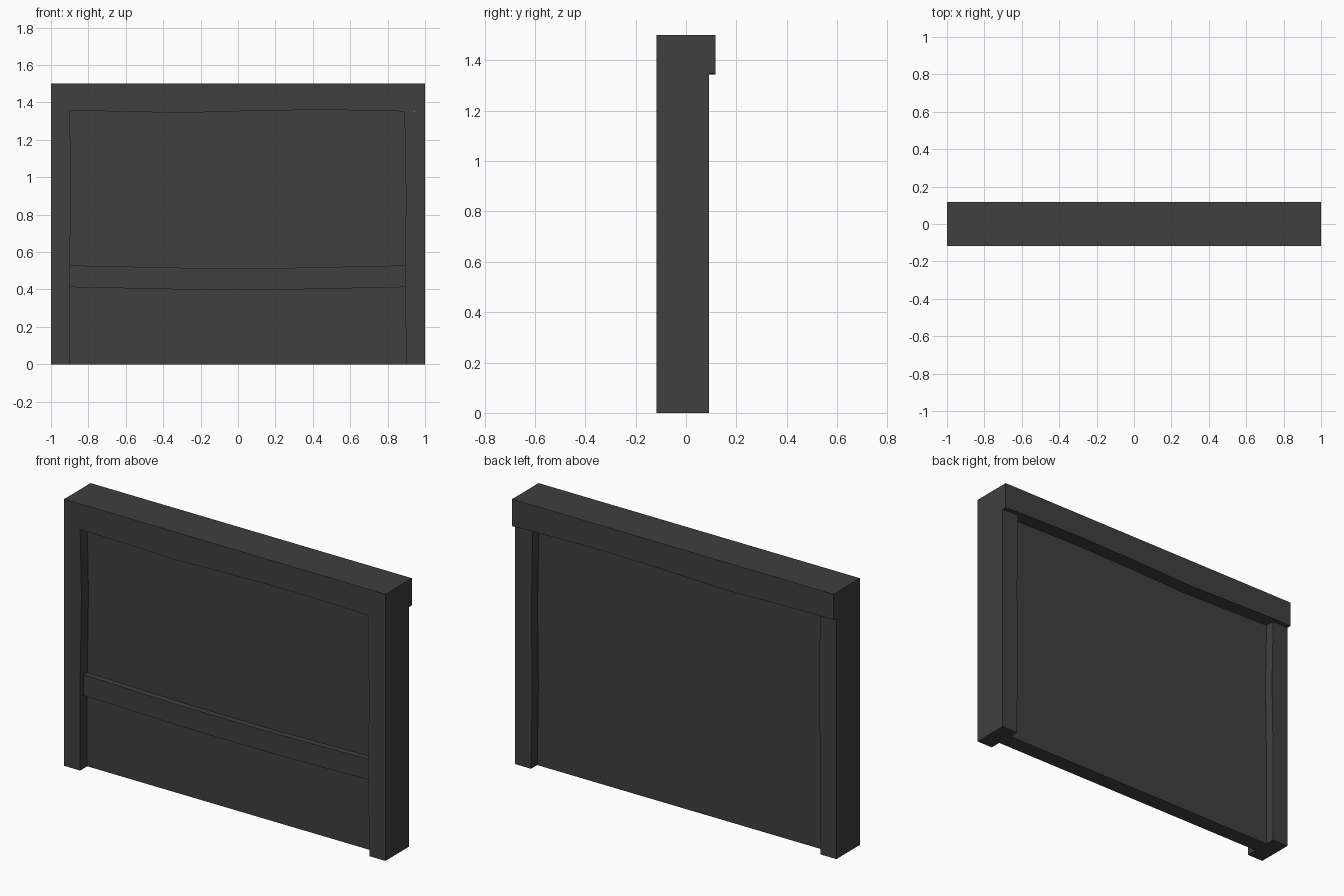
import bpy, bmesh

if "Cube" in bpy.data.objects:
    bpy.data.objects.remove(bpy.data.objects["Cube"])


def prism(name, profile, y0, y1):
    """Extrude an x-z outline from y0 to y1."""
    bm = bmesh.new()
    face = bm.faces.new([bm.verts.new((x, y0, z)) for x, z in profile])
    geom = bmesh.ops.extrude_face_region(bm, geom=[face])["geom"]
    verts = [g for g in geom if isinstance(g, bmesh.types.BMVert)]
    bmesh.ops.translate(bm, verts=verts, vec=(0, y1 - y0, 0))
    bmesh.ops.recalc_face_normals(bm, faces=bm.faces)
    mesh = bpy.data.meshes.new(name)
    bm.to_mesh(mesh)
    bm.free()
    obj = bpy.data.objects.new(name, mesh)
    bpy.context.collection.objects.link(obj)
    return obj


FRONT, POST_BACK, BEAM_BACK = -0.118, 0.092, 0.118

# Top beam with a slightly uneven lower edge, overhanging at the back
beam_low = [(-1, 1.355), (-0.9, 1.357), (-0.3, 1.344), (0.15, 1.357),
            (0.5, 1.36), (0.9, 1.352), (1, 1.348)]
prism("top_beam", beam_low + [(1, 1.5), (-1, 1.5)], FRONT, BEAM_BACK)

# Side posts with hand-hewn inner edges
left_inner = [(-0.9, 0), (-0.9, 0.5), (-0.892, 0.98), (-0.9, 1.357)]
right_inner = [(0.9, 0), (0.893, 0.45), (0.898, 0.9), (0.89, 1.352)]
prism("left_post", [(-1, 0)] + left_inner + [(-1, 1.355)], FRONT, POST_BACK)
prism("right_post", [(1, 0)] + right_inner + [(1, 1.348)], FRONT, POST_BACK)

# Recessed wall panel, edges tucked into the frame
prism("wall_panel", [(-0.92, 0), (0.92, 0), (0.92, 1.38), (-0.92, 1.38)],
      -0.055, 0.037)

# Sagging cross rail on the front of the panel
sag = [(-0.92, 0.0), (-0.3, -0.013), (0.3, -0.013), (0.92, 0.0)]
prism("cross_rail",
      [(x, 0.413 + d) for x, d in sag] + [(x, 0.529 + d) for x, d in reversed(sag)],
      -0.09, -0.04)

# Dark grey finish
mat = bpy.data.materials.new("dark_grey")
mat.diffuse_color = (0.05, 0.05, 0.05, 1)
mat.use_nodes = True
mat.node_tree.nodes["Principled BSDF"].inputs["Base Color"].default_value = mat.diffuse_color
for obj in bpy.context.collection.objects:
    obj.data.materials.append(mat)
